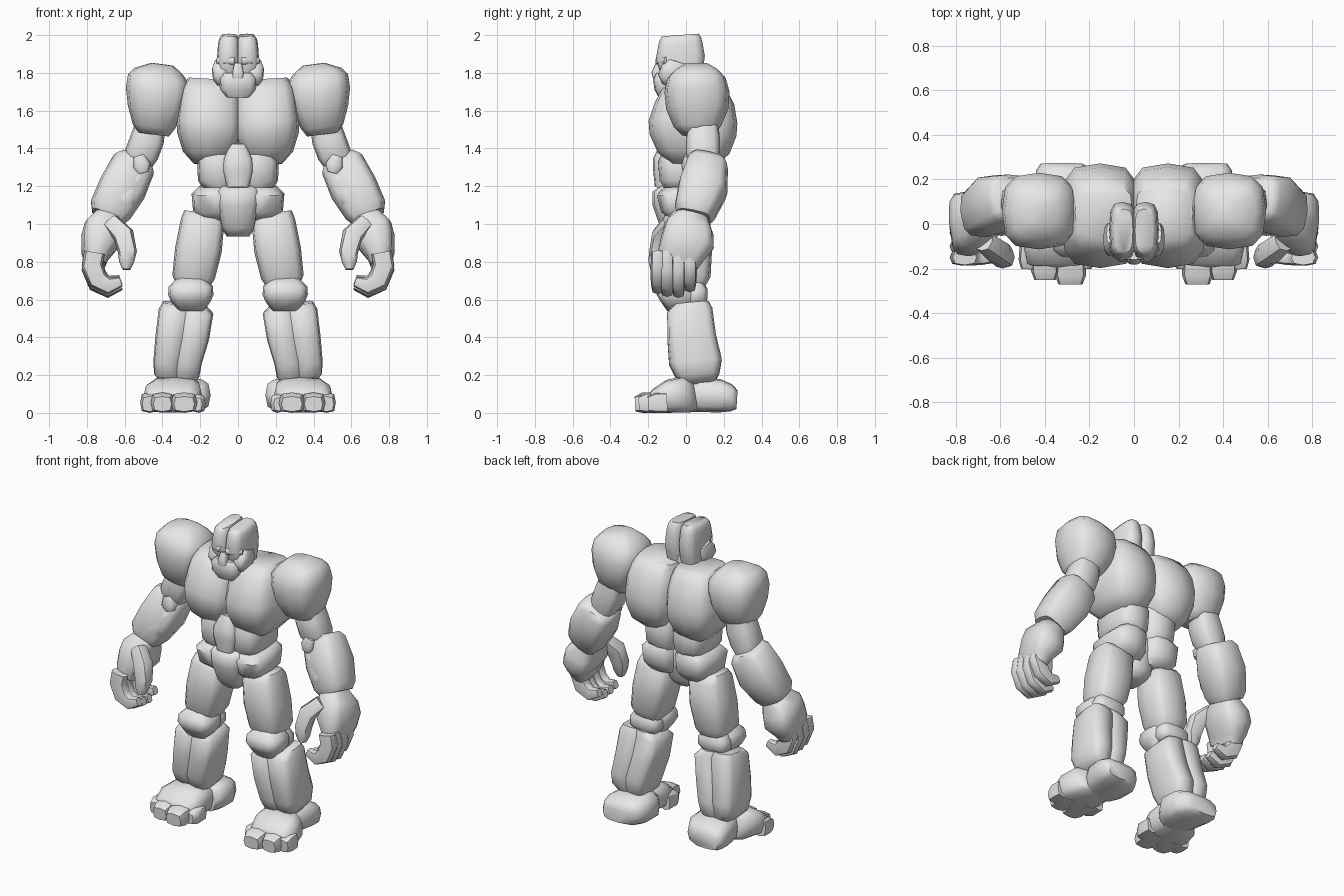
import bpy, bmesh, math
from mathutils import Vector

stone = bpy.data.materials.new("grey_stone")
stone.diffuse_color = (0.8, 0.8, 0.8, 1)


def frame(d):
    """Ring axes (u, v) perpendicular to direction d."""
    d = d.normalized()
    u = Vector((1, 0, 0)) if abs(d.y) > 0.8 else Vector((0, 1, 0)).cross(d).normalized()
    return u, d.cross(u).normalized()


def rock(name, rings, mirror=True, bend=False, power=0.6, sides=12, smooth=55):
    """Loft rounded-box rings (x, y, z, half width, half depth) into a stone."""
    pts = [Vector(r[:3]) for r in rings]
    bm = bmesh.new()
    loops = []
    for i, r in enumerate(rings):
        if bend:
            u, v = frame(pts[min(i + 1, len(pts) - 1)] - pts[max(i - 1, 0)])
        else:
            u, v = frame(pts[-1] - pts[0])
        loop = []
        for k in range(sides):
            a = 2 * math.pi * k / sides
            c, s = math.cos(a), math.sin(a)
            c = math.copysign(abs(c) ** power, c) if abs(c) > 1e-6 else 0
            s = math.copysign(abs(s) ** power, s) if abs(s) > 1e-6 else 0
            loop.append(bm.verts.new(pts[i] + u * (r[3] * c) + v * (r[4] * s)))
        loops.append(loop)
    for a, b in zip(loops, loops[1:]):
        for k in range(sides):
            n = (k + 1) % sides
            bm.faces.new((a[k], a[n], b[n], b[k]))
    bm.faces.new(loops[0][::-1])
    bm.faces.new(loops[-1])
    bmesh.ops.recalc_face_normals(bm, faces=bm.faces)
    me = bpy.data.meshes.new(name)
    bm.to_mesh(me)
    bm.free()
    me.shade_smooth()
    me.set_sharp_from_angle(angle=math.radians(smooth))
    me.materials.append(stone)
    ob = bpy.data.objects.new(name, me)
    bpy.context.collection.objects.link(ob)
    if mirror:
        m = ob.modifiers.new("mirror", 'MIRROR')
        m.use_mirror_merge = False
    return ob


def split_rock(name, rings):
    """A stone made of two slabs meeting in a shallow lengthwise seam."""
    u, _ = frame(Vector(rings[-1][:3]) - Vector(rings[0][:3]))
    for side, label in ((-1, "_inner"), (1, "_outer")):
        half = []
        for x, y, z, a, b in rings:
            p = Vector((x, y, z)) + u * (side * a * 0.42)
            half.append((*p, a * 0.58, b))
        rock(name + label, half, power=.52)


# Torso
rock("chest", [(.165, .04, 1.315, .07, .12), (.157, .04, 1.375, .135, .19),
               (.152, .037, 1.47, .17, .23), (.152, .037, 1.54, .175, .235),
               (.147, .045, 1.64, .166, .21), (.143, .045, 1.71, .155, .172),
               (.135, .05, 1.765, .13, .125)])
rock("belly_plate", [(0, -.1, 1.19, .06, .065), (0, -.1, 1.28, .084, .075),
                     (0, -.1, 1.34, .08, .075), (0, -.08, 1.42, .045, .055)], False)
rock("waist", [(.095, .02, 1.18, .085, .13), (.102, .02, 1.23, .11, .16),
               (.102, .02, 1.33, .114, .168), (.095, .02, 1.4, .095, .14)])
rock("pelvis", [(0, -.02, .935, .06, .08), (0, -.02, .98, .09, .115),
                (0, -.03, 1.1, .114, .148), (0, -.03, 1.17, .122, .148),
                (0, -.02, 1.2, .105, .12)], False)
rock("hip", [(.11, .03, 1.02, .085, .1), (.12, .02, 1.07, .118, .15),
             (.123, .015, 1.16, .123, .17), (.11, .02, 1.2, .095, .14)])

# Head
rock("neck", [(0, .0, 1.68, .1, .08), (0, -.01, 1.79, .09, .08)], False)
rock("skull", [(.05, -.01, 1.73, .055, .08), (.052, -.02, 1.8, .06, .11),
               (.051, -.03, 1.88, .06, .13), (.05, -.03, 1.95, .056, .118),
               (.048, -.03, 1.98, .052, .11), (.045, -.03, 2, .04, .098)])
rock("brow", [(.01, -.14, 1.862, .02, .025), (.06, -.128, 1.868, .022, .03),
              (.1, -.09, 1.865, .02, .03)])
rock("cheek", [(.08, -.08, 1.73, .03, .05), (.09, -.08, 1.77, .043, .07),
               (.093, -.06, 1.82, .045, .07), (.093, -.04, 1.86, .03, .05)])
rock("jaw", [(0, -.1, 1.67, .065, .045), (0, -.1, 1.71, .095, .067),
             (0, -.1, 1.77, .1, .075), (0, -.1, 1.8, .08, .06)], False)
rock("nose", [(0, -.14, 1.85, .02, .02), (0, -.155, 1.8, .03, .028),
              (0, -.155, 1.765, .028, .02)], False)

# Arms
rock("shoulder", [(.45, .06, 1.475, .085, .085), (.447, .06, 1.515, .112, .125),
                  (.435, .06, 1.61, .15, .165), (.427, .058, 1.7, .168, .172),
                  (.422, .055, 1.77, .162, .155), (.42, .055, 1.81, .128, .12),
                  (.4, .055, 1.845, .06, .065)], power=.68)
rock("upper_arm", [(.46, .09, 1.53, .08, .08), (.48, .09, 1.45, .09, .09),
                   (.51, .09, 1.37, .09, .09), (.53, .1, 1.31, .07, .07)])
rock("elbow_stone", [(.525, .03, 1.36, .03, .04), (.51, .025, 1.31, .05, .05),
                     (.5, .025, 1.27, .03, .04)])
rock("forearm", [(.538, .12, 1.345, .09, .09), (.552, .115, 1.315, .118, .11),
                 (.612, .09, 1.19, .128, .132), (.675, .05, 1.075, .115, .112),
                 (.692, .04, 1.035, .09, .09)], power=.58)
rock("forearm_plate", [(.52, .075, 1.28, .04, .05), (.53, .06, 1.25, .05, .07),
                       (.6, .02, 1.12, .055, .075), (.64, .02, 1.05, .035, .05)])

# Hands
rock("palm", [(.68, .04, 1.05, .07, .08), (.715, .02, .98, .1, .13),
              (.73, .01, .91, .104, .143), (.755, -.025, .84, .075, .125),
              (.755, -.04, .79, .055, .105)])
for i, (y, drop) in enumerate(((.02, .03), (-.04, .0), (-.1, .005), (-.15, .02))):
    rock(f"finger_{i + 1}", [(.76, y, .85, .055, .034), (.772, y, .76 + drop, .056, .037),
                             (.742, y, .685 + drop, .054, .037),
                             (.685, y, .652 + drop, .044, .034),
                             (.62, y, .675 + drop, .026, .024)], bend=True, sides=8, power=.7)
rock("thumb", [(.67, -.08, 1.01, .045, .045), (.605, -.13, .94, .056, .052),
               (.585, -.15, .85, .05, .045), (.59, -.16, .8, .04, .04),
               (.59, -.165, .76, .022, .025)], bend=True, sides=8, power=.7)

# Legs
rock("thigh", [(.205, .01, 1.065, .08, .08), (.187, .01, 1.02, .115, .118),
               (.21, .01, .86, .124, .128), (.235, .01, .72, .113, .12),
               (.24, .01, .67, .088, .092)], power=.55)
rock("kneecap", [(.25, -.03, .54, .07, .07), (.25, -.04, .59, .105, .095),
                 (.25, -.05, .625, .12, .105), (.25, -.045, .67, .117, .1),
                 (.25, -.03, .72, .065, .065)])
rock("knee_back", [(.25, .05, .57, .08, .05), (.25, .05, .6, .105, .065),
                   (.25, .05, .65, .105, .065), (.25, .04, .69, .08, .05)])
split_rock("shin", [(.285, .03, .58, .115, .09), (.275, .02, .54, .145, .12),
                    (.295, .03, .4, .142, .129), (.32, .05, .27, .128, .14),
                    (.325, .06, .2, .12, .117), (.32, .07, .15, .08, .08)])

# Feet, resting flat on the ground
rock("heel", [(.29, .02, .085, .11, .08), (.285, .07, .095, .14, .09),
              (.295, .18, .09, .147, .088), (.31, .24, .08, .13, .072),
              (.325, .27, .07, .095, .05)])
rock("instep", [(.31, .05, .09, .11, .08), (.335, 0, .098, .14, .098),
                (.345, -.09, .088, .155, .088), (.35, -.17, .062, .14, .062),
                (.35, -.19, .05, .11, .045)])
for i, (x, y, w) in enumerate(((.285, -.27, .07), (.4, -.25, .062), (.468, -.2, .05))):
    rock(f"toe_{i + 1}", [(x, -.1, .055, w * .9, .055), (x, y + .04, .054, w, .054),
                          (x, y, .047, w * .78, .04)], sides=8, power=.55)
rock("small_toe", [(.21, -.08, .05, .035, .05), (.21, -.17, .05, .038, .05),
                   (.215, -.2, .045, .025, .035)], sides=8)
